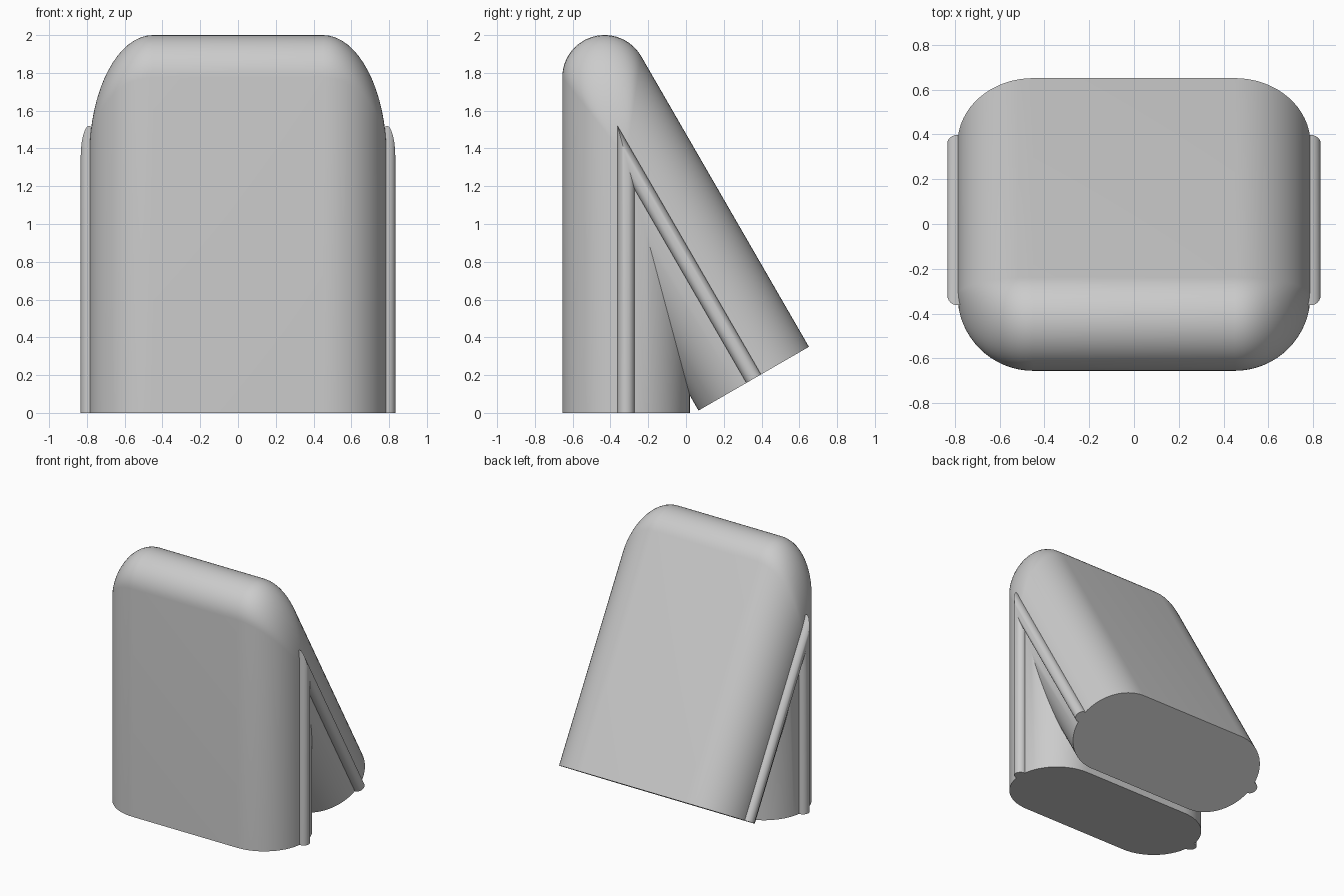
import bpy, bmesh
from math import sin, cos, pi, radians
from mathutils import Vector

cube = bpy.data.objects.get("Cube")
if cube:
    bpy.data.objects.remove(cube, do_unlink=True)

grey = bpy.data.materials.new("light_grey")
grey.use_nodes = True
colour = (0.6, 0.6, 0.6, 1)
grey.diffuse_color = colour
grey.node_tree.nodes["Principled BSDF"].inputs["Base Color"].default_value = colour

# Side-view fold: two equal legs meet at the pivot, 30 degrees apart
PIVOT = Vector((0, -0.3175, 1.352))
LEG = 1.352
FOLD = radians(30)
REAR_DOWN = Vector((0, sin(FOLD), -cos(FOLD)))
RIDGE = Vector((0, -sin(FOLD / 2), cos(FOLD / 2)))
HALF_DEPTH = 0.3375


def fold_path(x, d, rounding, steps):
    """Path of one profile point, d outward from the centre of the legs."""
    r = max(d, 0) * rounding
    centre = PIVOT + RIDGE * ((d - r) / sin(FOLD / 2))
    pts = [PIVOT + Vector((0, -d, -LEG))]
    for i in range(steps + 1):
        a = pi - (pi - FOLD) * i / steps
        pts.append(centre + Vector((0, cos(a), sin(a))) * r)
    pts.append(PIVOT + REAR_DOWN * LEG + Vector((0, cos(FOLD), sin(FOLD))) * d)
    return [p + Vector((x, 0, 0)) for p in pts]


def folded_sweep(name, profile, rounding, steps):
    bm = bmesh.new()
    rows = [[bm.verts.new(p) for p in fold_path(x, d, rounding, steps)]
            for x, d in profile]
    for a, b in zip(rows, rows[1:] + rows[:1]):
        for j in range(len(a) - 1):
            bm.faces.new((a[j], a[j + 1], b[j + 1], b[j]))
    for end in (0, -1):
        bm.faces.new([row[end] for row in rows])
    bmesh.ops.remove_doubles(bm, verts=bm.verts, dist=1e-5)
    bmesh.ops.recalc_face_normals(bm, faces=bm.faces)
    mesh = bpy.data.meshes.new(name)
    bm.to_mesh(mesh)
    bm.free()
    mesh.materials.append(grey)
    obj = bpy.data.objects.new(name, mesh)
    bpy.context.collection.objects.link(obj)
    bpy.ops.object.select_all(action='DESELECT')
    obj.select_set(True)
    bpy.context.view_layer.objects.active = obj
    bpy.ops.object.shade_smooth_by_angle(angle=radians(30))


# Folded body with a stadium cross-section and a rounded ridge
SEGS = 32
stadium = []
for side in (1, -1):
    for i in range(SEGS + 1):
        a = -pi / 2 + pi * i / SEGS
        stadium.append((side * (0.45 + HALF_DEPTH * cos(a)),
                        side * HALF_DEPTH * sin(a)))
folded_body = folded_sweep("folded_body", stadium, 0.663, 24)

# Round rails along both sides, with a mitred corner
for side, label in ((1, "left"), (-1, "right")):
    circle = [(side * 0.788 + 0.045 * cos(2 * pi * i / 24),
               0.045 * sin(2 * pi * i / 24)) for i in range(24)]
    folded_sweep(label + "_side_rail", circle, 0, 1)
